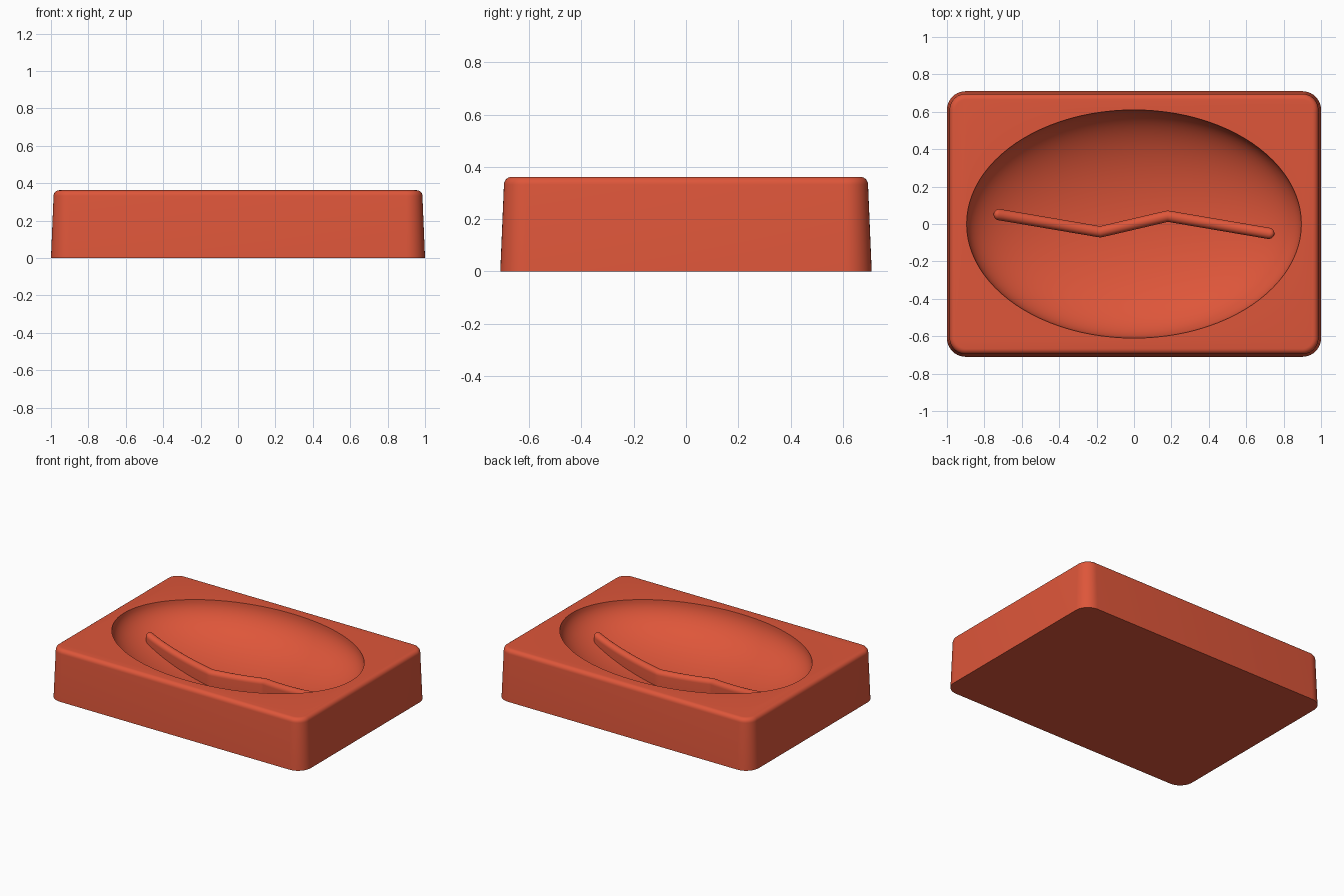
import bpy, bmesh, math
from mathutils import Vector

HEIGHT = 0.362
BOWL = (0.895, 0.61, 0.31)      # bowl half-axes and depth
RIDGE_DEPTH = 0.2               # depth of the ridge crest at the middle
RIDGE_R = 0.03                  # ridge half width

cube = bpy.data.objects.get("Cube")
if cube:
    bpy.data.objects.remove(cube, do_unlink=True)

red = bpy.data.materials.new("warm red")
red.use_nodes = True
red.diffuse_color = (0.73, 0.093, 0.042, 1)
red.node_tree.nodes["Principled BSDF"].inputs["Base Color"].default_value = red.diffuse_color


def loft(name, rings):
    """Skin closed rings of points and cap both ends."""
    bm = bmesh.new()
    loops = [[bm.verts.new(p) for p in ring] for ring in rings]
    for a, b in zip(loops, loops[1:]):
        for i in range(len(a)):
            j = (i + 1) % len(a)
            bm.faces.new((a[i], a[j], b[j], b[i]))
    bm.faces.new(loops[0][::-1])
    bm.faces.new(loops[-1])
    bmesh.ops.recalc_face_normals(bm, faces=bm.faces)
    mesh = bpy.data.meshes.new(name)
    bm.to_mesh(mesh)
    bm.free()
    obj = bpy.data.objects.new(name, mesh)
    bpy.context.collection.objects.link(obj)
    mesh.materials.append(red)
    return obj


def rounded_rect(hx, hy, r, z, steps=10):
    pts = []
    for q, (sx, sy) in enumerate([(1, 1), (-1, 1), (-1, -1), (1, -1)]):
        for k in range(steps + 1):
            a = math.pi / 2 * (q + k / steps)
            pts.append((sx * (hx - r) + r * math.cos(a), sy * (hy - r) + r * math.sin(a), z))
    return pts


def smooth(obj, angle):
    bpy.ops.object.select_all(action="DESELECT")
    obj.select_set(True)
    bpy.context.view_layer.objects.active = obj
    bpy.ops.object.shade_smooth_by_angle(angle=math.radians(angle))


def bowl_drop(x, y):
    return math.sqrt(max(0, 1 - (x / BOWL[0]) ** 2 - (y / BOWL[1]) ** 2))


# Tapered block with rounded corners and a rounded top edge
edge = 0.03
rings = [rounded_rect(1, 0.71, 0.1, 0)]
for k in range(7):
    a = math.pi / 2 * k / 6
    inset = 0.014 + edge * (1 - math.cos(a))
    rings.append(rounded_rect(1 - inset, 0.71 - inset, 0.1 - inset,
                              HEIGHT - edge + edge * math.sin(a)))
dish = loft("dish_block", rings)

# Oval bowl cut out of the top
bpy.ops.mesh.primitive_uv_sphere_add(segments=96, ring_count=48, location=(0, 0, HEIGHT))
cutter = bpy.context.object
cutter.name = "bowl_cutter"
cutter.scale = BOWL
cutter.data.materials.append(red)
cutter.hide_render = True
cut = dish.modifiers.new("bowl", "BOOLEAN")
cut.object = cutter
cut.solver = "EXACT"
bpy.ops.object.select_all(action="DESELECT")
dish.select_set(True)
bpy.context.view_layer.objects.active = dish
bpy.ops.object.modifier_apply(modifier="bowl")
bpy.data.objects.remove(cutter, do_unlink=True)
smooth(dish, 30)

# Zigzag ridge: stations along the path, with rounded ends
path = [Vector(p) for p in [(-0.75, 0.055), (-0.18, -0.042), (0.18, 0.042), (0.75, -0.055)]]
stations = []
for i, (a, b) in enumerate(zip(path, path[1:])):
    n = 24
    ts = [k / n for k in range(n)]
    if i != 1:
        # Extra stations close to the rounded tip
        tip = [RIDGE_R * (1 - math.cos(math.pi / 2 * k / 6)) / (b - a).length for k in range(1, 7)]
        ts += tip if i == 0 else [1 - t for t in tip]
    stations += [a.lerp(b, t) for t in sorted(ts)]
stations.append(path[-1])

rings = []
for i, p in enumerate(stations):
    before = (p - stations[max(i - 1, 0)]).normalized()
    after = (stations[min(i + 1, len(stations) - 1)] - p).normalized()
    along = (before + after).normalized()
    side = Vector((-along.y, along.x))
    d = min((p - path[0]).length, (p - path[-1]).length, RIDGE_R)
    w = max(math.sqrt(RIDGE_R ** 2 - (RIDGE_R - d) ** 2), 0.001)
    drop = bowl_drop(*p)
    crest = HEIGHT - RIDGE_DEPTH * drop - RIDGE_R
    base = max(HEIGHT - BOWL[2] * drop - 0.03, 0.01)
    ring = [(*(p + side * w), base)]
    for k in range(13):
        t = math.pi * k / 12
        ring.append((*(p + side * w * math.cos(t)), crest + w * math.sin(t)))
    ring.append((*(p - side * w), base))
    rings.append(ring)
smooth(loft("zigzag_ridge", rings), 40)
